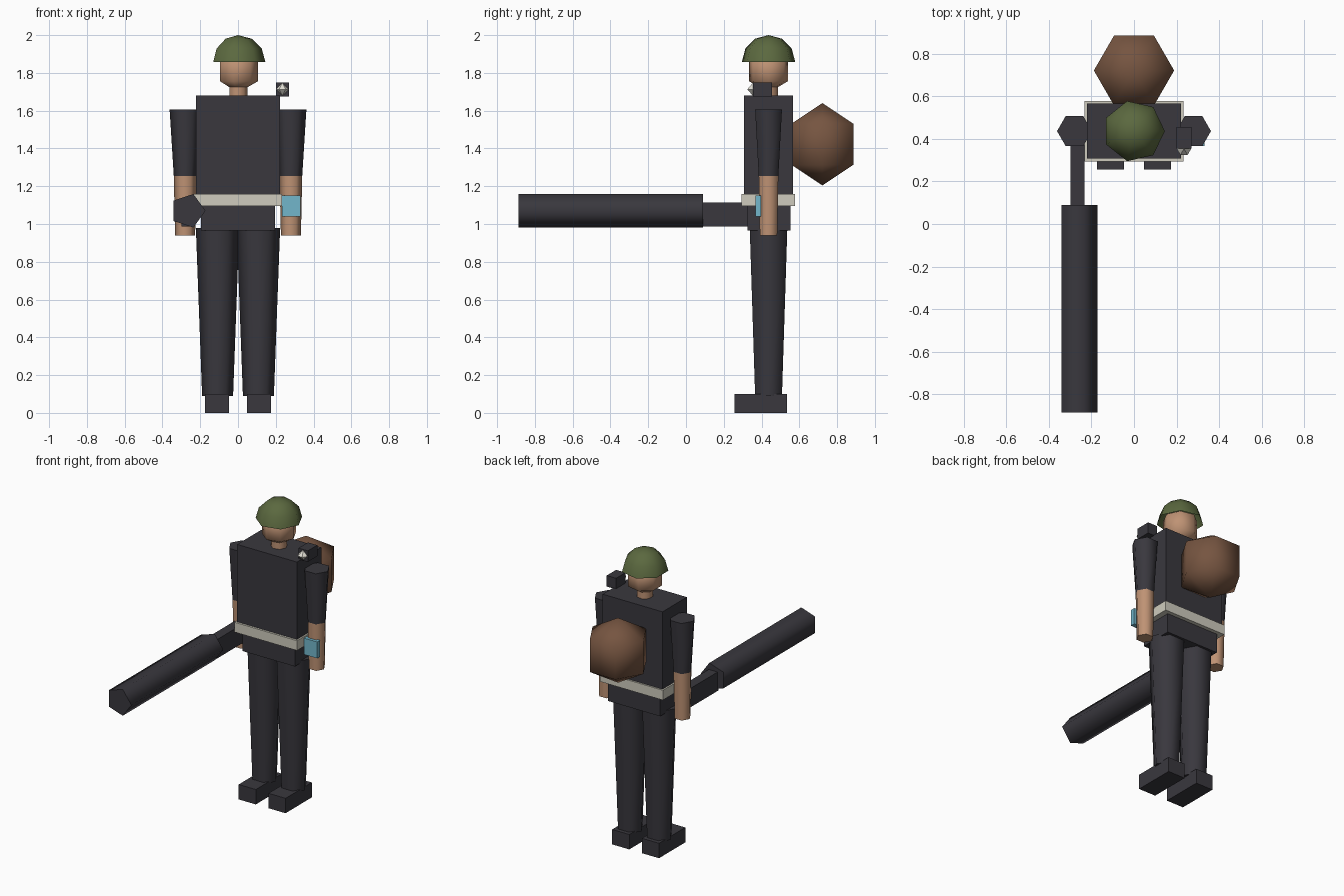
import bpy
import bmesh
from math import pi, sin, cos, tau
from mathutils import Matrix

if "Cube" in bpy.data.objects:
    bpy.data.objects.remove(bpy.data.objects["Cube"], do_unlink=True)


def material(name, r, g, b):
    m = bpy.data.materials.new(name)
    m.use_nodes = True
    m.diffuse_color = (r, g, b, 1)
    bsdf = next(n for n in m.node_tree.nodes if n.type == 'BSDF_PRINCIPLED')
    bsdf.inputs["Base Color"].default_value = (r, g, b, 1)
    bsdf.inputs["Roughness"].default_value = 0.9
    return m


charcoal = material("charcoal", 0.041, 0.039, 0.048)
skin = material("skin", 0.52, 0.29, 0.175)
green = material("olive green", 0.105, 0.14, 0.05)
brown = material("leather brown", 0.18, 0.09, 0.052)
cream = material("belt cream", 0.62, 0.60, 0.51)
white = material("lamp white", 0.75, 0.73, 0.66)
blue = material("screen blue", 0.17, 0.47, 0.60)

BODY_Y = 0.437


def finish(name, bm, mat):
    bmesh.ops.recalc_face_normals(bm, faces=bm.faces)
    mesh = bpy.data.meshes.new(name)
    bm.to_mesh(mesh)
    bm.free()
    mesh.materials.append(mat)
    ob = bpy.data.objects.new(name, mesh)
    bpy.context.scene.collection.objects.link(ob)
    return ob


def box(name, mat, x, y, z):
    """Box from (low, high) pairs on each axis."""
    bm = bmesh.new()
    bmesh.ops.create_cube(bm, size=1)
    for v in bm.verts:
        v.co = [a + (b - a) * (c + 0.5) for (a, b), c in zip((x, y, z), v.co)]
    return finish(name, bm, mat)


def lathe(name, mat, profile, sides, loc, cap=True, smooth=True, turn=0):
    """Turned solid from (radius, height) points, first corner on +x."""
    bm = bmesh.new()
    rings = [[bm.verts.new((r * cos(tau * i / sides), r * sin(tau * i / sides), z))
              for i in range(sides)] for r, z in profile]
    for low, high in zip(rings, rings[1:]):
        for i in range(sides):
            j = (i + 1) % sides
            bm.faces.new((low[i], low[j], high[j], high[i])).smooth = smooth
    if cap:
        for ring, (r, z) in ((rings[0], profile[0]), (rings[-1], profile[-1])):
            if r > 0:
                bm.faces.new(ring)
    bmesh.ops.remove_doubles(bm, verts=bm.verts, dist=1e-5)
    bm.transform(Matrix.Translation(loc) @ Matrix.Rotation(turn, 4, 'X'))
    return finish(name, bm, mat)


def ball(name, mat, radius, sides, rings, loc, smooth=True):
    profile = [(radius * sin(pi * i / rings), -radius * cos(pi * i / rings))
               for i in range(rings + 1)]
    profile[0], profile[-1] = (0, -radius), (0, radius)
    return lathe(name, mat, profile, sides, loc, smooth=smooth)


# Torso, hips and belt
box("torso", charcoal, (-0.222, 0.222), (0.308, 0.567), (1.10, 1.68))
box("hips", charcoal, (-0.195, 0.195), (0.325, 0.552), (0.965, 1.12))
box("belt", cream, (-0.233, 0.233), (0.294, 0.578), (1.094, 1.16))

# Limbs, mirrored
for side, s in (("left", 1), ("right", -1)):
    arm = (0.28 * s, BODY_Y, 0)
    lathe(side + "_sleeve", charcoal, [(0.06, 1.255), (0.082, 1.605)], 6, arm)
    lathe(side + "_forearm", skin, [(0.053, 0.94), (0.06, 1.255)], 6, arm)
    lathe(side + "_leg", charcoal, [(0.082, 0.09), (0.115, 0.98)], 6,
          (0.108 * s, BODY_Y, 0))
    box(side + "_shoe", charcoal, sorted((0.047 * s, 0.174 * s)),
        (0.256, 0.535), (0, 0.1))

# Head, neck and open helmet
lathe("neck", skin, [(0.051, 1.67), (0.051, 1.76)], 7, (0, BODY_Y, 0))
ball("head", skin, 0.122, 7, 3, (0, BODY_Y, 1.817))
dome = [(0.145 * cos(pi * i / 6), 0.142 * sin(pi * i / 6)) for i in range(3)]
lathe("helmet", green, dome + [(0, 0.142)], 7, (0, BODY_Y, 1.858), cap=False)

# Round backpack
ball("backpack", brown, 0.218, 6, 3, (0, 0.722, 1.422))

# Shoulder lamp
box("lamp_housing", charcoal, (0.2, 0.27), (0.356, 0.456), (1.676, 1.75))
ball("lamp_bulb", white, 0.034, 6, 2, (0.235, 0.354, 1.713), smooth=False)

# Wrist screen
box("wrist_screen", blue, (0.232, 0.332), (0.367, 0.398), (1.04, 1.15))

# Carried launcher, pointing forward
lathe("launcher_barrel", charcoal, [(0.093, -0.09), (0.093, 0.886)], 5,
      (-0.265, 0, 1.07), turn=pi / 2)
box("launcher_grip", charcoal, (-0.298, -0.232), (0.08, 0.42), (0.987, 1.114))
